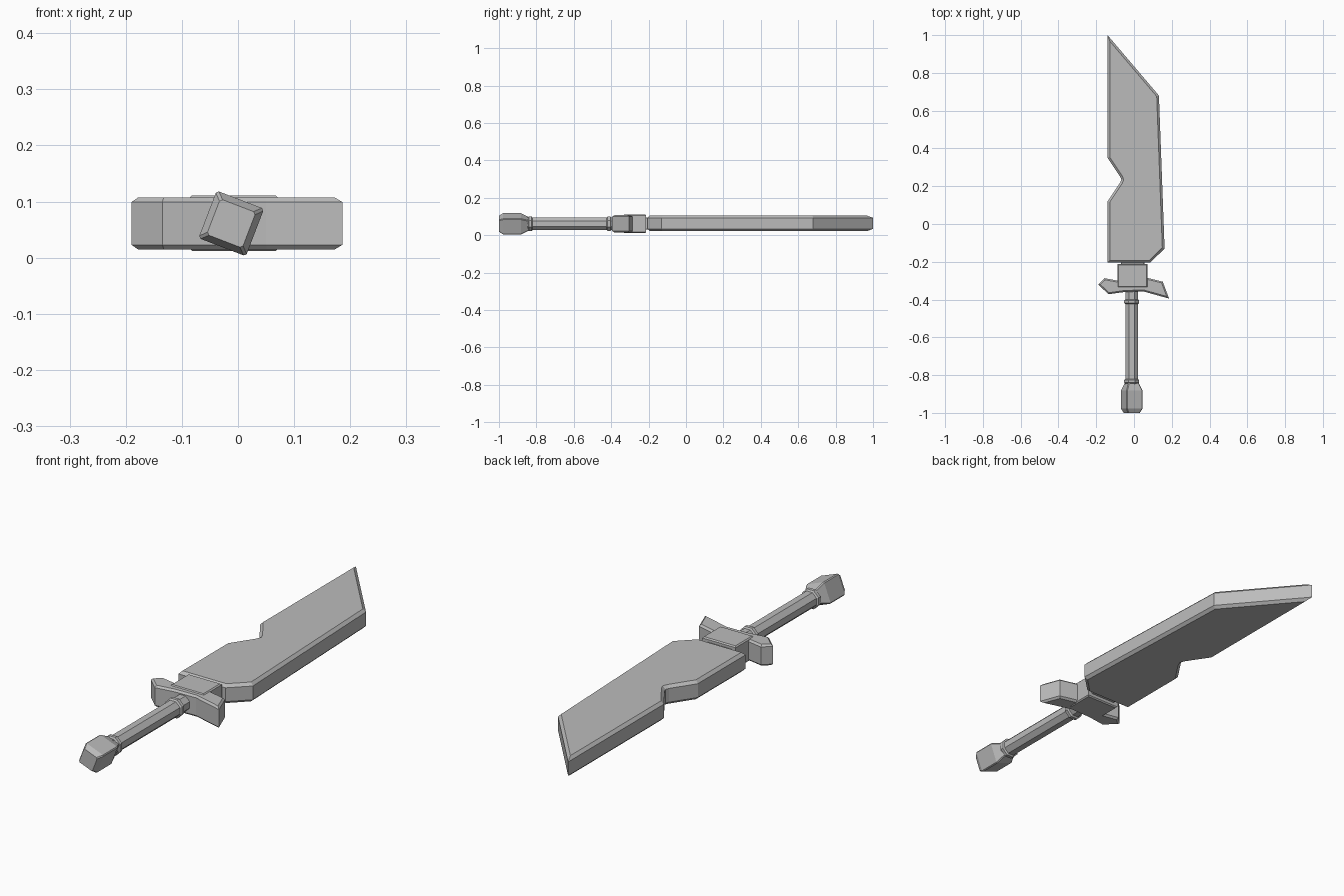
import bpy, bmesh, math
from mathutils import Matrix, Vector

old = bpy.data.objects.get("Cube")
if old:
    bpy.data.objects.remove(old, do_unlink=True)

steel = bpy.data.materials.new("plain grey")
steel.use_nodes = True
GREY = (0.5, 0.5, 0.5, 1)
steel.diffuse_color = GREY
steel.node_tree.nodes["Principled BSDF"].inputs["Base Color"].default_value = GREY

AXIS_X, AXIS_Z = -0.012, 0.061


def finish(name, bm):
    bmesh.ops.recalc_face_normals(bm, faces=bm.faces[:])
    mesh = bpy.data.meshes.new(name)
    bm.to_mesh(mesh)
    bm.free()
    mesh.materials.append(steel)
    obj = bpy.data.objects.new(name, mesh)
    bpy.context.collection.objects.link(obj)
    return obj


def slab(name, outline, low, high, chamfer):
    """Extrude a flat outline upward and chamfer its top and bottom rims."""
    bm = bmesh.new()
    base = bm.faces.new([bm.verts.new((x, y, low)) for x, y in outline])
    up = bmesh.ops.extrude_face_region(bm, geom=[base], use_keep_orig=True)["geom"]
    for v in up:
        if isinstance(v, bmesh.types.BMVert):
            v.co.z = high
    bmesh.ops.recalc_face_normals(bm, faces=bm.faces[:])
    rims = [e for e in bm.edges if abs(e.verts[0].co.z - e.verts[1].co.z) < 1e-5]
    bmesh.ops.bevel(bm, geom=rims, offset=chamfer, segments=1, affect='EDGES',
                    profile=0.5, clamp_overlap=True)
    return finish(name, bm)


def lathe(name, profile, sides, turn=0.0):
    """Join rings of (y, radius) along the grip axis into a capped solid."""
    bm = bmesh.new()
    rings = []
    for y, r in profile:
        angles = [turn + math.tau * i / sides for i in range(sides)]
        rings.append([bm.verts.new((AXIS_X + r * math.cos(a), y,
                                    AXIS_Z + r * math.sin(a))) for a in angles])
    for a, b in zip(rings, rings[1:]):
        for i in range(sides):
            j = (i + 1) % sides
            bm.faces.new((a[i], a[j], b[j], b[i]))
    bm.faces.new(rings[0])
    bm.faces.new(rings[-1])
    return finish(name, bm)


# Broad blade with a slanted tip and a notch in one edge
slab("blade", [(-0.14, 1.0), (-0.14, 0.35), (-0.073, 0.25), (-0.067, 0.235),
               (-0.073, 0.22), (-0.14, 0.12), (-0.14, -0.205), (0.085, -0.205),
               (0.162, -0.13), (0.132, 0.68)], 0.022, 0.105, 0.012)

# Lopsided crossguard
slab("crossguard", [(-0.19, -0.32), (-0.155, -0.287), (-0.085, -0.3),
                    (0.07, -0.285), (0.152, -0.305), (0.186, -0.395),
                    (0.05, -0.357), (-0.05, -0.36), (-0.135, -0.372)],
     0.015, 0.107, 0.008)

# Block joining guard and blade
slab("collar_block", [(-0.087, -0.335), (0.072, -0.335), (0.072, -0.213),
                      (-0.087, -0.213)], 0.012, 0.111, 0.005)
slab("blade_tang", [(-0.07, -0.22), (0.055, -0.22), (0.055, -0.195),
                    (-0.07, -0.195)], 0.03, 0.095, 0.004)

# Grip with a raised ring at each end
lathe("grip", [(-0.85, 0.036), (-0.35, 0.036)], 8, math.pi / 8)
for label, y in (("rear", -0.833), ("front", -0.412)):
    lathe(label + "_grip_ring", [(y - 0.012, 0.036), (y - 0.007, 0.043),
                                 (y + 0.007, 0.043), (y + 0.012, 0.036)],
          8, math.pi / 8)

# Twisted square pommel, tapered toward the grip
pommel = lathe("pommel", [(-1.0, 0.048), (-0.978, 0.064), (-0.882, 0.064),
                          (-0.835, 0.038)], 4, math.radians(24))
bm = bmesh.new()
bm.from_mesh(pommel.data)
long_edges = [e for e in bm.edges
              if abs(e.verts[0].co.y - e.verts[1].co.y) > 0.01]
bmesh.ops.bevel(bm, geom=long_edges, offset=0.004, segments=1, affect='EDGES',
                profile=0.5, clamp_overlap=True)
bm.to_mesh(pommel.data)
bm.free()
